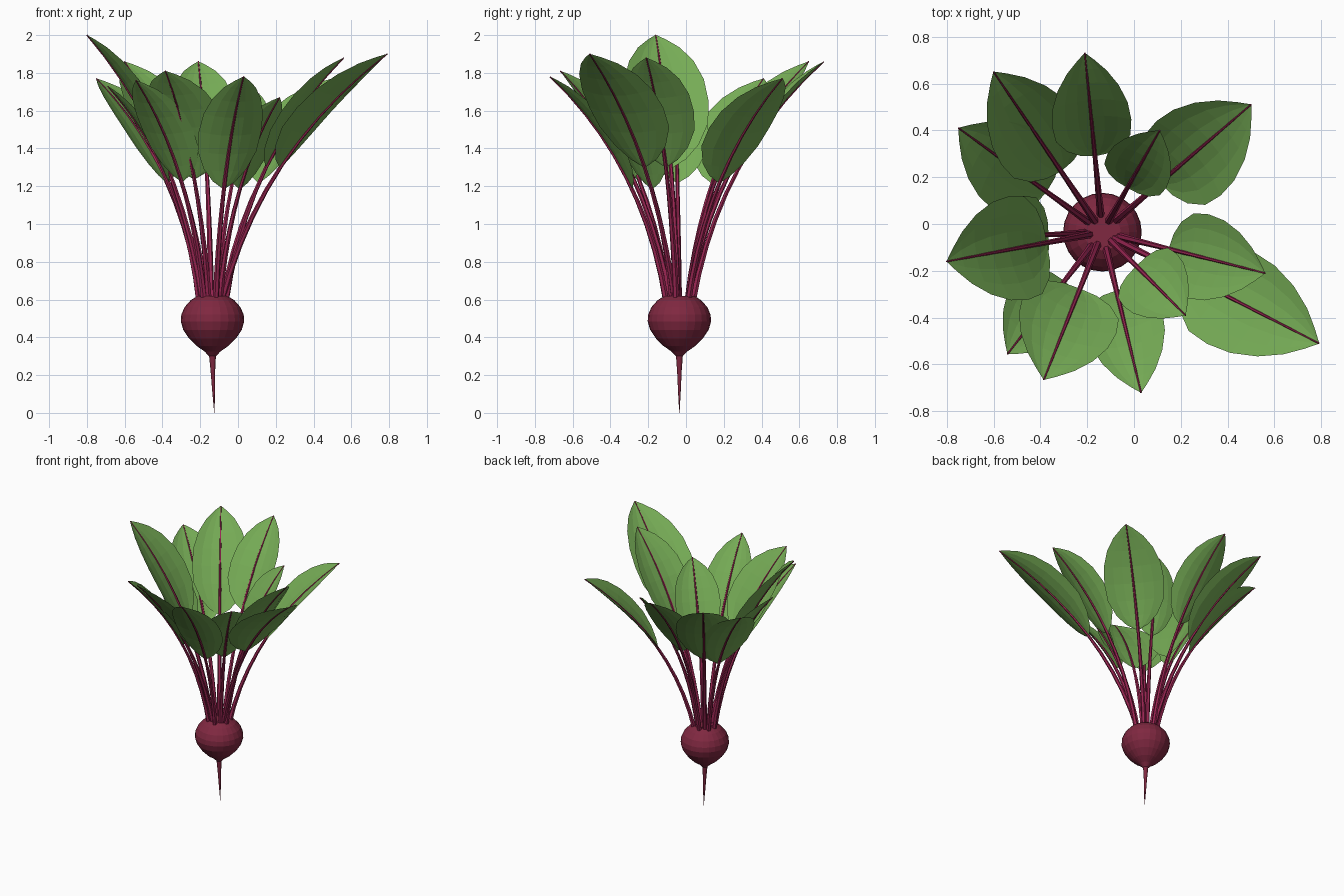
import bpy, bmesh, math
from mathutils import Vector

if "Cube" in bpy.data.objects:
    bpy.data.objects.remove(bpy.data.objects["Cube"])

CX, CY = -0.135, -0.035      # axis of the plant


def material(name, rgb):
    m = bpy.data.materials.new(name)
    m.diffuse_color = (*rgb, 1)
    m.use_nodes = True
    m.node_tree.nodes["Principled BSDF"].inputs["Base Color"].default_value = m.diffuse_color
    return m


ROOT = material("beet red", (0.215, 0.021, 0.052))
STEM = material("stem crimson", (0.32, 0.019, 0.085))
LEAF = material("leaf green", (0.18, 0.41, 0.092))


def make_object(name, bm, mat):
    bmesh.ops.recalc_face_normals(bm, faces=bm.faces)
    me = bpy.data.meshes.new(name)
    bm.to_mesh(me)
    bm.free()
    me.materials.append(mat)
    ob = bpy.data.objects.new(name, me)
    bpy.context.collection.objects.link(ob)


def tube(bm, rings):
    """Skin closed rings of points and cap both ends."""
    loops = [[bm.verts.new(p) for p in ring] for ring in rings]
    n = len(loops[0])
    for a, b in zip(loops, loops[1:]):
        for i in range(n):
            j = (i + 1) % n
            bm.faces.new((a[i], a[j], b[j], b[i]))
    bm.faces.new(loops[0])
    bm.faces.new(loops[-1])


# Bulb with its thin tap root: (radius, height, sideways drift)
profile = [(0.078, 0.62, 0), (0.115, 0.597, 0), (0.148, 0.56, 0), (0.165, 0.52, 0),
           (0.168, 0.485, 0), (0.155, 0.44, 0), (0.125, 0.395, 0), (0.085, 0.355, 0),
           (0.042, 0.325, 0), (0.018, 0.3, 0), (0.012, 0.22, 0.002),
           (0.007, 0.11, 0.006), (0.001, 0.0, 0.01)]
bm = bmesh.new()
tube(bm, [[(CX + d + r * math.cos(math.tau * i / 24), CY + r * math.sin(math.tau * i / 24), z)
           for i in range(24)] for r, z, d in profile])
make_object("beet_bulb", bm, ROOT)

# Half width of a leaf blade along its length
OUTLINE = [(0, 0.03), (0.05, 0.36), (0.14, 0.68), (0.28, 0.94), (0.44, 1.0),
           (0.6, 0.95), (0.75, 0.77), (0.87, 0.5), (0.95, 0.22), (1, 0.01)]


def build_leaf(k, tip, width, start):
    base = Vector((CX, CY, 0.58))
    flat = Vector((tip[0] - CX, tip[1] - CY, 0))
    reach, out = flat.length, flat.normalized()
    side = Vector((-out.y, out.x, 0))
    height = tip[2] - base.z
    p0 = base + out * (0.07 if k % 2 else 0.05)
    p1 = base + out * reach * 0.27 + Vector((0, 0, height * 0.61))
    p2 = Vector(tip)

    def frame(t):
        p = p0 * (1 - t) ** 2 + p1 * 2 * t * (1 - t) + p2 * t * t
        tangent = ((p1 - p0) * (1 - t) + (p2 - p1) * t).normalized()
        return p, tangent.cross(side)

    # stalk that runs on as the midrib
    bm = bmesh.new()
    rings = []
    for s in range(11):
        t = s / 10
        p, up = frame(t)
        r = 0.017 - 0.0135 * t
        rings.append([p + side * r * math.cos(math.tau * i / 6) + up * r * math.sin(math.tau * i / 6)
                      for i in range(6)])
    tube(bm, rings)
    make_object(f"leaf_stalk_{k}", bm, STEM)

    # cupped blade
    bm = bmesh.new()
    rows = []
    for u, w in OUTLINE:
        p, up = frame(start + (1 - start) * u)
        if up.z < 0:
            up = -up
        h = w * width / 2
        rows.append([bm.verts.new(p + side * h * s + up * 0.22 * h * s * s)
                     for s in (-1, -0.66, -0.33, 0, 0.33, 0.66, 1)])
    for a, b in zip(rows, rows[1:]):
        for i in range(6):
            bm.faces.new((a[i], a[i + 1], b[i + 1], b[i]))
    make_object(f"leaf_blade_{k}", bm, LEAF)


# Leaves: tip position, blade width, where the blade starts along the stalk
LEAVES = [((0.50, 0.51, 1.77), 0.42, 0.48), ((0.11, 0.40, 1.69), 0.29, 0.53),
          ((-0.21, 0.73, 1.86), 0.34, 0.52), ((-0.60, 0.65, 1.86), 0.39, 0.48),
          ((-0.75, 0.41, 1.77), 0.39, 0.48), ((-0.80, -0.16, 2.0), 0.45, 0.45),
          ((-0.54, -0.555, 1.76), 0.34, 0.49), ((-0.385, -0.665, 1.81), 0.43, 0.48),
          ((0.03, -0.72, 1.78), 0.34, 0.45), ((0.22, -0.39, 1.67), 0.32, 0.50),
          ((0.56, -0.21, 1.88), 0.37, 0.50), ((0.79, -0.51, 1.90), 0.44, 0.49),
          ((-0.69, -0.06, 1.73), 0.34, 0.50)]
for k, (tip, width, start) in enumerate(LEAVES, 1):
    build_leaf(k, tip, width, start)
